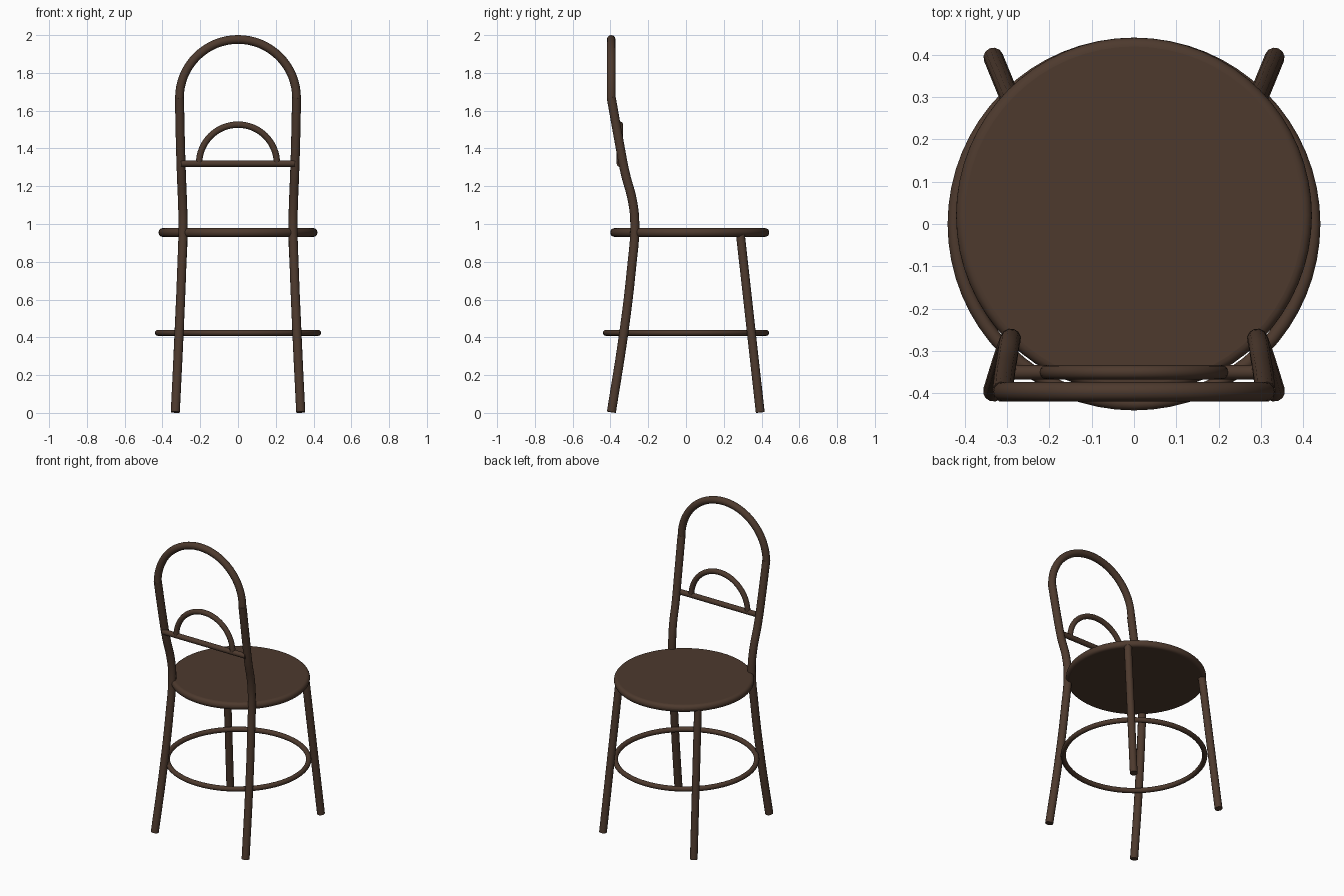
import bpy
from math import pi, sin, cos, radians

if "Cube" in bpy.data.objects:
    bpy.data.objects.remove(bpy.data.objects["Cube"])

wood = bpy.data.materials.new("dark_brown")
wood.diffuse_color = (0.075, 0.042, 0.027, 1)
wood.use_nodes = True
wood.node_tree.nodes["Principled BSDF"].inputs["Base Color"].default_value = wood.diffuse_color


def tube(name, pts, radius, kind='POLY', cyclic=False):
    """Round tube swept along a path, turned into a smooth mesh."""
    cu = bpy.data.curves.new(name, 'CURVE')
    cu.dimensions = '3D'
    cu.bevel_depth = radius
    cu.bevel_resolution = 4
    cu.resolution_u = 6
    cu.use_fill_caps = True
    sp = cu.splines.new(kind)
    if kind == 'BEZIER':
        sp.bezier_points.add(len(pts) - 1)
        for bp, p in zip(sp.bezier_points, pts):
            bp.co = p
            bp.handle_left_type = bp.handle_right_type = 'AUTO'
    else:
        sp.points.add(len(pts) - 1)
        for q, p in zip(sp.points, pts):
            q.co = (*p, 1)
    sp.use_cyclic_u = cyclic
    ob = bpy.data.objects.new(name, cu)
    bpy.context.collection.objects.link(ob)
    bpy.ops.object.select_all(action='DESELECT')
    ob.select_set(True)
    bpy.context.view_layer.objects.active = ob
    bpy.ops.object.convert(target='MESH')
    finish(bpy.context.object)


def finish(ob):
    ob.data.materials.clear()
    ob.data.materials.append(wood)
    bpy.ops.object.shade_smooth_by_angle(angle=radians(40))


def arch(r, y, z, n=32):
    return [(r * cos(pi * i / n), y, z + r * sin(pi * i / n)) for i in range(n + 1)]


# Seat: round disc with a rounded rim
bpy.ops.mesh.primitive_cylinder_add(vertices=64, radius=0.42, depth=0.046,
                                    location=(0, 0.02, 0.955))
seat = bpy.context.object
seat.name = "seat"
bev = seat.modifiers.new("round_rim", 'BEVEL')
bev.width = 0.021
bev.segments = 5
bev.limit_method = 'ANGLE'
finish(seat)

# Legs: curved rear legs that continue up as back posts, straight front legs
rear = [(0.332, -0.395, 0.004), (0.312, -0.33, 0.42), (0.298, -0.289, 0.76),
        (0.291, -0.271, 1.0), (0.294, -0.283, 1.12), (0.3, -0.322, 1.27),
        (0.305, -0.353, 1.43), (0.31, -0.396, 1.67)]
front = [(0.332, 0.393, 0.003), (0.289, 0.288, 0.945)]
for side, s in (("left", -1), ("right", 1)):
    tube(f"rear_leg_{side}", [(s * x, y, z) for x, y, z in rear], 0.0245, 'BEZIER')
    tube(f"front_leg_{side}", [(s * x, y, z) for x, y, z in front], 0.0235)

# Foot ring
tube("foot_ring", [(0.424 * cos(2 * pi * i / 64), 0.424 * sin(2 * pi * i / 64), 0.424)
                   for i in range(64)], 0.016, cyclic=True)

# Backrest: top arch, cross bar and small inner arch
tube("back_arch", arch(0.31, -0.396, 1.667), 0.023)
tube("back_cross_bar", [(-0.303, -0.35, 1.32), (0.303, -0.35, 1.32)], 0.017)
tube("inner_arch", arch(0.206, -0.35, 1.32), 0.017)
